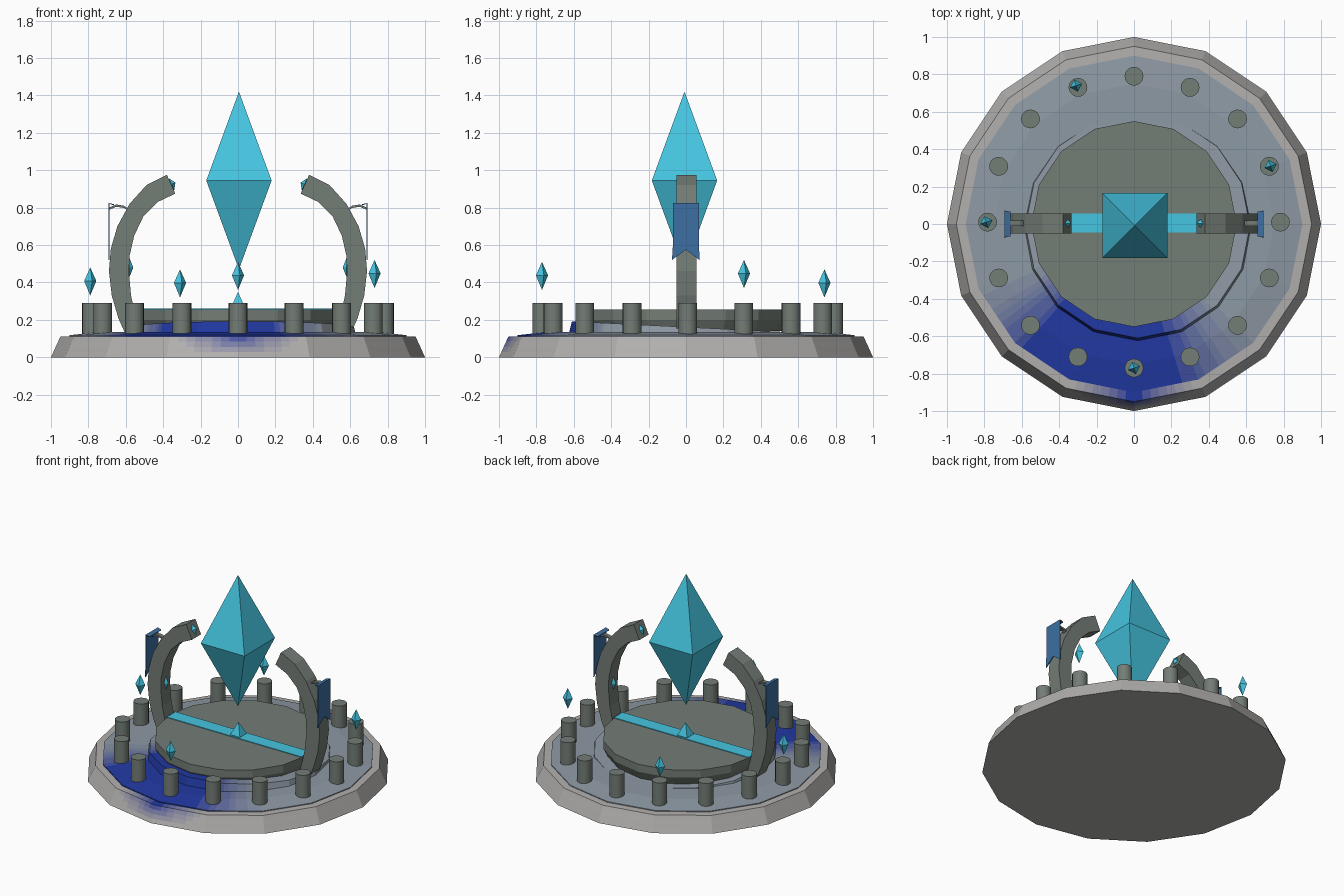
import bpy, bmesh
from math import sin, cos, pi, tau, atan2, degrees, radians, floor
from mathutils import Vector

if "Cube" in bpy.data.objects:
    bpy.data.objects.remove(bpy.data.objects["Cube"])


def material(name, rgb):
    m = bpy.data.materials.new(name)
    m.diffuse_color = (*rgb, 1)
    m.use_nodes = True
    m.node_tree.nodes["Principled BSDF"].inputs["Base Color"].default_value = m.diffuse_color
    return m


def mix(a, b, t):
    return [p + (q - p) * t for p, q in zip(a, b)]


RIM, FLOOR, BLUE = (0.44, 0.43, 0.42), (0.27, 0.32, 0.37), (0.015, 0.04, 0.36)
LEVELS = 8
rim_mats = [material(f"rim_{i}", mix(RIM, BLUE, i / (LEVELS - 1))) for i in range(LEVELS)]
floor_mats = [material(f"floor_{i}", mix(FLOOR, BLUE, i / (LEVELS - 1))) for i in range(LEVELS)]
stone = material("stone", (0.175, 0.205, 0.18))
cyan = material("cyan_crystal", (0.06, 0.56, 0.75))
cloth = material("blue_cloth", (0.045, 0.16, 0.36))


def make(name, verts, faces, mats):
    me = bpy.data.meshes.new(name)
    me.from_pydata(verts, [], faces)
    for m in mats:
        me.materials.append(m)
    bm = bmesh.new()
    bm.from_mesh(me)
    bmesh.ops.recalc_face_normals(bm, faces=bm.faces)
    bm.to_mesh(me)
    bm.free()
    ob = bpy.data.objects.new(name, me)
    bpy.context.collection.objects.link(ob)
    return ob


def ring_point(r, k, sub, sides=16):
    """Point k along a polygon whose straight sides are split into sub pieces."""
    i, f = k // sub, (k % sub) / sub
    a, b = i * tau / sides, (i + 1) * tau / sides
    return r * (cos(a) * (1 - f) + cos(b) * f), r * (sin(a) * (1 - f) + sin(b) * f)


def lathe(name, profile, mats, sub=1, sides=16, centre=(0, 0), tilt=0):
    """Stack of polygon rings, capped at both ends."""
    n = sides * sub
    verts, faces = [], []
    for r, z in profile:
        for k in range(n):
            x, y = ring_point(r, k, sub, sides)
            verts.append((x + centre[0], y + centre[1], z - tilt * y))
    for j in range(len(profile) - 1):
        for k in range(n):
            k2 = (k + 1) % n
            faces.append((j * n + k, j * n + k2, (j + 1) * n + k2, (j + 1) * n + k))
    faces += [tuple(range(n)), tuple(range((len(profile) - 1) * n, len(profile) * n))]
    return make(name, verts, faces, mats)


def prism(name, outline, y0, y1, mats):
    """Extrude an xz outline along y."""
    n = len(outline)
    verts = [(x, y, z) for y in (y0, y1) for x, z in outline]
    faces = [(i, (i + 1) % n, n + (i + 1) % n, n + i) for i in range(n)]
    return make(name, verts, faces + [tuple(range(n)), tuple(range(n, 2 * n))], mats)


def crystal(name, x, y, z0, z1, r, turn=0.0, waist=0.5):
    zm = z0 + (z1 - z0) * waist
    verts = [(x + r * cos(turn + i * pi / 2), y + r * sin(turn + i * pi / 2), zm) for i in range(4)]
    verts += [(x, y, z0), (x, y, z1)]
    faces = [(i, (i + 1) % 4, e) for i in range(4) for e in (4, 5)]
    return make(name, verts, faces, [cyan])


def stain(c, on_floor):
    """Strength of the blue stain at a point."""
    a = degrees(atan2(c.y, c.x))
    if on_floor:
        t = min((a + 158) / 30, (-42 - a) / 35)
    else:
        t = (1 - abs(a + 90) / 22.5) * c.z / 0.11
    return max(0, min(LEVELS - 1, floor(t * LEVELS)))


# Round base with a sloped rim
base = lathe("base", [(1, 0), (0.987, 0.028), (0.975, 0.055), (0.962, 0.083), (0.95, 0.11),
                      (0.895, 0.112)], rim_mats, sub=8)
for p in base.data.polygons:
    if len(p.vertices) == 4:
        p.material_index = stain(p.center, False)

# Paved floor and the slightly tilted step under the platform
paving = lathe("floor", [(0.9, 0.10), (0.9, 0.118), (0.75, 0.135), (0.4, 0.135)], floor_mats, sub=8)
step = lathe("step", [(0.615, 0.10), (0.60, 0.162), (0.4, 0.162)], floor_mats, sub=8,
             centre=(0.02, -0.01), tilt=0.05)
for ob in (paving, step):
    for p in ob.data.polygons:
        if len(p.vertices) == 4:
            p.material_index = stain(p.center, True)

# Central platform with inlaid strip
lathe("platform", [(0.52, 0.14), (0.55, 0.2), (0.55, 0.255)], [stone])
prism("inlay_strip", [(-0.54, 0.25), (0.54, 0.25), (0.54, 0.26), (-0.54, 0.26)], -0.045, 0.055, [cyan])

# Ring of short posts
for i in range(16):
    a = i * tau / 16
    post = lathe(f"post_{i}", [(0.05, 0.11), (0.05, 0.29)], [stone], sides=20,
                 centre=(0.783 * cos(a), 0.01 + 0.78 * sin(a)))
    bpy.context.view_layer.objects.active = post
    post.select_set(True)
    bpy.ops.object.shade_smooth_by_angle(angle=radians(35))
    post.select_set(False)

# Floating crystals
crystal("great_crystal", 0.005, -0.008, 0.47, 1.42, 0.247, pi / 4)
crystal("centre_spike", 0, 0.005, 0.19, 0.35, 0.055, pi / 4, 0.45)
for i, (x, y, z) in enumerate([(-0.31, 0.74, 0.32), (0.73, 0.31, 0.37),
                               (-0.79, 0.01, 0.33), (0, -0.77, 0.36)]):
    crystal(f"small_crystal_{i}", x, y, z, z + 0.15, 0.034, 0.3, 0.52)

# Curved arms, gems, brackets and banners on both sides
OUTER = [(0.38, 0.975), (0.49, 0.92), (0.58, 0.82), (0.645, 0.70), (0.68, 0.58),
         (0.69, 0.46), (0.675, 0.33), (0.64, 0.21), (0.60, 0.12)]
INNER = [(0.335, 0.875), (0.43, 0.83), (0.505, 0.755), (0.555, 0.65), (0.58, 0.54),
         (0.583, 0.45), (0.572, 0.33), (0.55, 0.23), (0.52, 0.12)]
for side, s in (("left", -1), ("right", 1)):
    n = len(OUTER)
    verts = [(s * x, y, z) for y in (-0.05, 0.055) for x, z in OUTER + INNER]
    faces = []
    for i in range(n - 1):
        q = (i, i + 1, n + i + 1, n + i)
        faces += [q, tuple(2 * n + k for k in q)]
        faces += [(i, i + 1, 2 * n + i + 1, 2 * n + i), (n + i, n + i + 1, 3 * n + i + 1, 3 * n + i)]
    faces += [(0, n, 3 * n, 2 * n), (n - 1, 2 * n - 1, 4 * n - 1, 3 * n - 1)]
    make(f"{side}_arm", verts, faces, [stone])

    crystal(f"{side}_arm_gem", s * 0.58, 0.003, 0.43, 0.53, 0.02)
    tip = crystal(f"{side}_tip_gem", 0, 0, -0.035, 0.035, 0.022)
    tip.location = (s * 0.355, 0.003, 0.925)
    tip.rotation_euler.y = s * 0.42

    # Bracket holding the cloth
    arc = [(0.58, 0.79), (0.61, 0.81), (0.65, 0.817), (0.69, 0.80)]
    outline = [(s * x, z) for x, z in arc] + [(s * x, z - 0.012) for x, z in reversed(arc)]
    prism(f"{side}_bracket", outline, -0.012, 0.018, [stone])

    # Swallow-tailed banner with a folded top
    rows = [(0.662, 0.815, 0.066), (0.69, 0.822, 0.07), (0.69, 0.60, 0.07)]
    verts, faces = [], []
    for x, z, w in rows:
        verts += [(s * x, y, z) for y in (-w, 0.0, w)]
    verts += [(s * 0.69, -0.075, 0.52), (s * 0.69, 0, 0.575), (s * 0.69, 0.072, 0.52)]
    for r in range(3):
        for c in range(2):
            k = r * 3 + c
            faces.append((k, k + 1, k + 4, k + 3))
    banner = make(f"{side}_banner", verts, faces, [cloth])
    solid = banner.modifiers.new("thickness", 'SOLIDIFY')
    solid.thickness = 0.006
    solid.offset = 0
